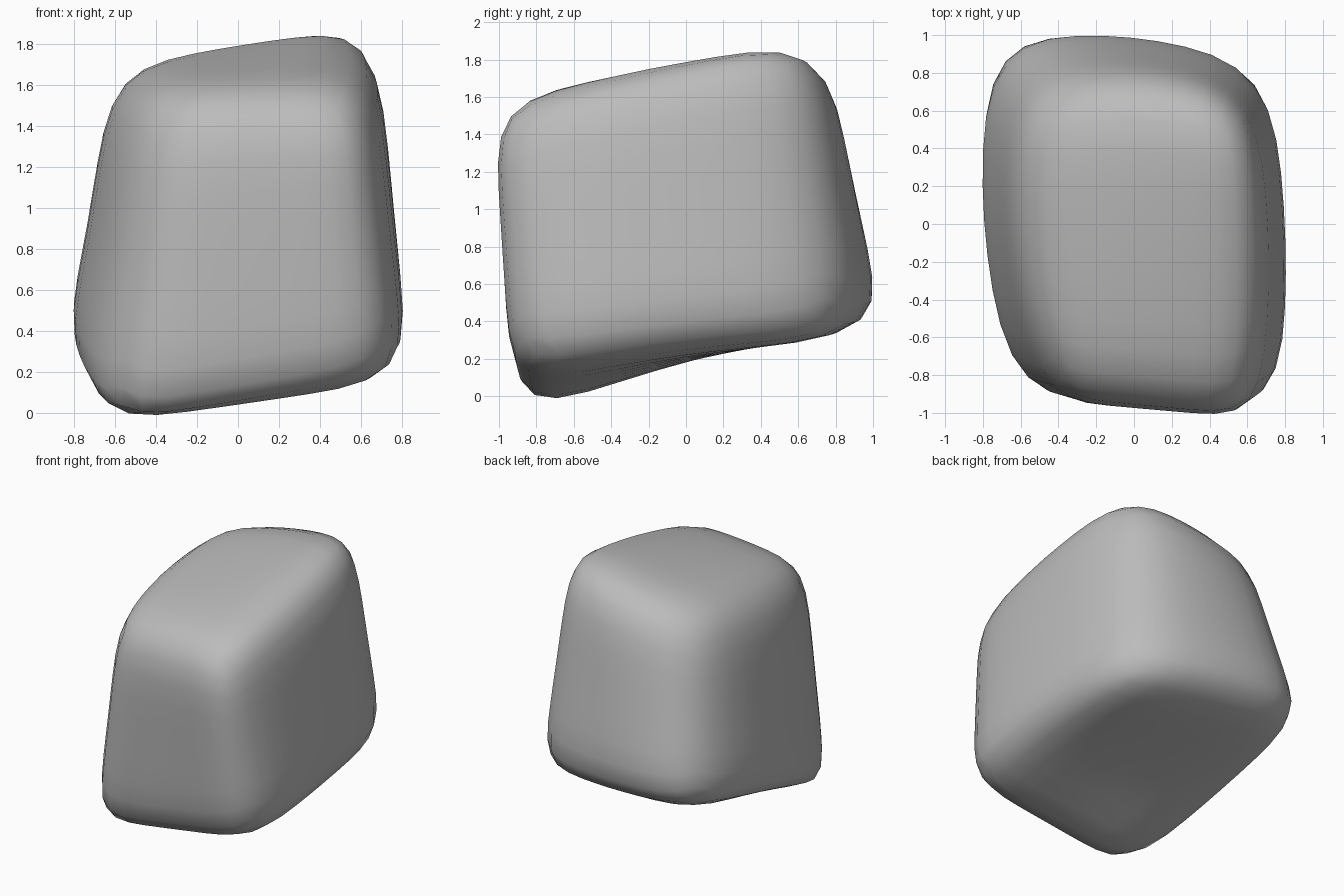
import bpy
import bmesh
from mathutils import Vector

old = bpy.data.objects.get("Cube")
if old:
    bpy.data.objects.remove(old, do_unlink=True)

ROUNDNESS = 6

# Skewed block corners, keyed by side in x, y, z
CORNERS = {
    (-1, -1, -1): (-0.67, -0.90, -0.195),
    (1, -1, -1): (0.795, -0.95, 0.10),
    (1, 1, -1): (0.73, 0.85, 0.28),
    (-1, 1, -1): (-0.79, 1.02, 0.39),
    (-1, -1, 1): (-0.40, -0.95, 1.54),
    (1, -1, 1): (0.615, -1.06, 1.54),
    (1, 1, 1): (0.61, 0.62, 1.94),
    (-1, 1, 1): (-0.56, 0.65, 1.69),
}


def shape(co):
    """Round a cube point, then place it between the block corners."""
    c = co / sum(abs(a) ** ROUNDNESS for a in co) ** (1 / ROUNDNESS)
    p = Vector()
    for key, corner in CORNERS.items():
        weight = 1.0
        for a, k in zip(c, key):
            weight *= (1 + a * k) / 2
        p += Vector(corner) * weight
    # Swollen sides and back
    across_x, across_y = 1 - c.x ** 2, 1 - c.y ** 2
    p.x += (0.075 if c.x > 0 else 0.12) * c.x * across_y
    p.y += 0.12 * max(c.y, 0) * across_x
    # Domed top, and an underside hollowed mostly on the right
    p.z += max(c.z, 0) * (0.02 * across_y + 0.03 * across_x)
    p.z += max(-c.z, 0) * (0.055 - 0.025 * c.x) * across_y
    return p


# Rounded stone block
bm = bmesh.new()
bmesh.ops.create_cube(bm, size=2)
bmesh.ops.subdivide_edges(bm, edges=bm.edges[:], cuts=9, use_grid_fill=True)
for v in bm.verts:
    v.co = shape(v.co)
bmesh.ops.recalc_face_normals(bm, faces=bm.faces[:])
for f in bm.faces:
    f.smooth = True
mesh = bpy.data.meshes.new("stone_block")
bm.to_mesh(mesh)
bm.free()
stone = bpy.data.objects.new("stone_block", mesh)
bpy.context.collection.objects.link(stone)

# Plain grey stone
grey = bpy.data.materials.new("stone_grey")
grey.use_nodes = True
colour = (0.5, 0.5, 0.5, 1)
grey.diffuse_color = colour
grey.node_tree.nodes["Principled BSDF"].inputs["Base Color"].default_value = colour
mesh.materials.append(grey)
